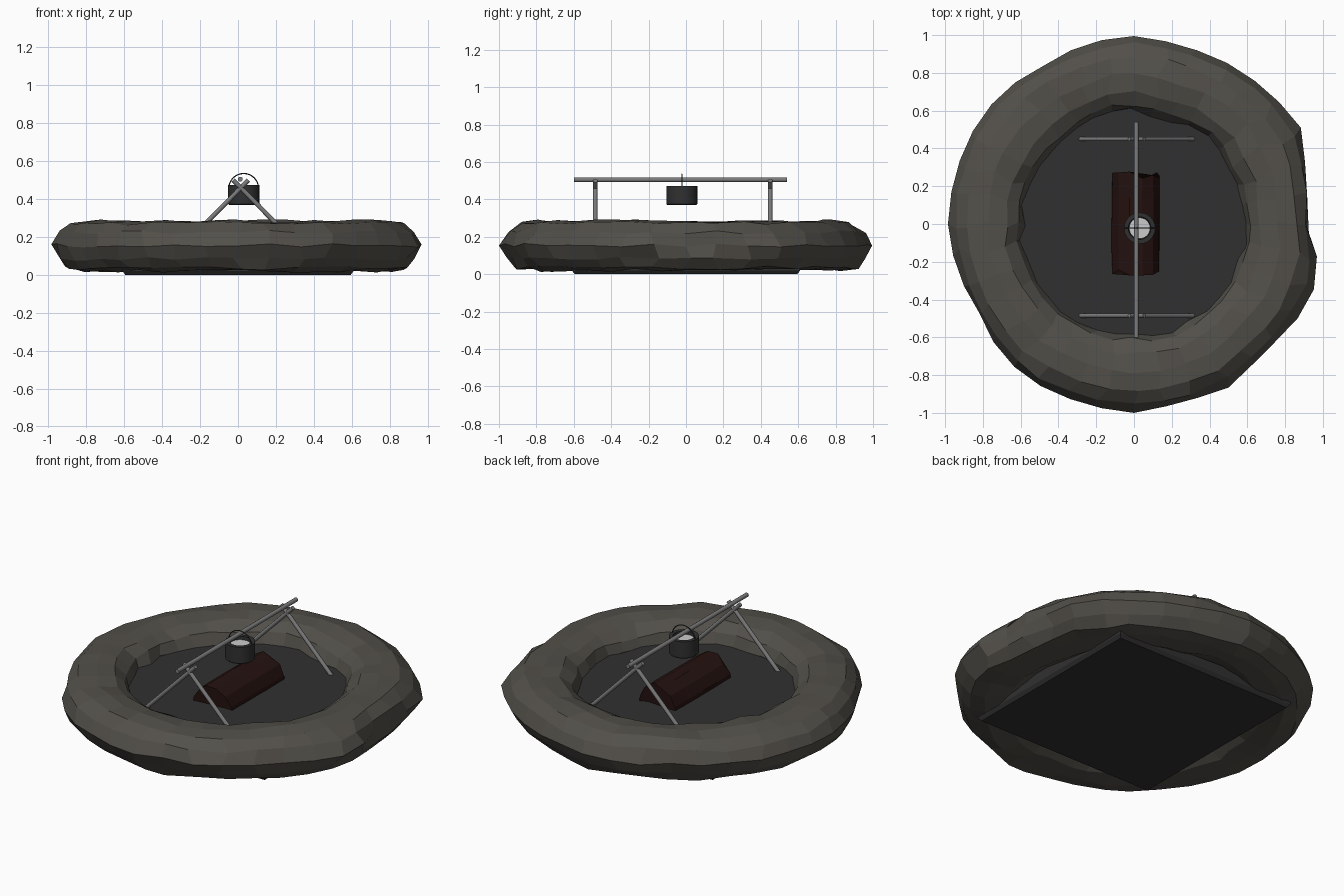
import bpy, bmesh, math, random
from mathutils import Vector

if "Cube" in bpy.data.objects:
    bpy.data.objects.remove(bpy.data.objects["Cube"])

random.seed(4)

def material(name, rgb):
    m = bpy.data.materials.new(name)
    m.diffuse_color = (*rgb, 1)
    m.use_nodes = True
    m.node_tree.nodes["Principled BSDF"].inputs["Base Color"].default_value = m.diffuse_color
    return m

STONE = material("stone", (0.085, 0.079, 0.067))
ASH = material("ash", (0.03, 0.03, 0.03))
BARK = material("bark", (0.018, 0.006, 0.005))
IRON = material("iron", (0.03, 0.03, 0.03))
STEEL = material("steel", (0.2, 0.2, 0.2))
WATER = material("water", (0.6, 0.6, 0.6))

def make(name, rings, mat, closed=False, caps=False, smooth=None):
    """Skin a list of equal-length closed loops of points."""
    bm = bmesh.new()
    vs = [[bm.verts.new(p) for p in r] for r in rings]
    n, k = len(vs), len(vs[0])
    for i in range(n if closed else n - 1):
        a, b = vs[i], vs[(i + 1) % n]
        for j in range(k):
            bm.faces.new((a[j], a[(j + 1) % k], b[(j + 1) % k], b[j]))
    if caps:
        bm.faces.new(vs[0])
        bm.faces.new(vs[-1])
    bmesh.ops.recalc_face_normals(bm, faces=bm.faces)
    me = bpy.data.meshes.new(name)
    bm.to_mesh(me)
    bm.free()
    ob = bpy.data.objects.new(name, me)
    bpy.context.collection.objects.link(ob)
    me.materials.append(mat)
    if smooth:
        bpy.context.view_layer.objects.active = ob
        ob.select_set(True)
        bpy.ops.object.shade_smooth_by_angle(angle=math.radians(smooth))
        ob.select_set(False)
    return ob

def tube(name, path, r, mat, sides=10):
    """Round bar along a path of points."""
    pts = [Vector(p) for p in path]
    rings = []
    for i, p in enumerate(pts):
        d = (pts[min(i + 1, len(pts) - 1)] - pts[max(i - 1, 0)]).normalized()
        ref = Vector((0, 0, 1)) if abs(d.y) > 0.9 else Vector((0, 1, 0))
        u = d.cross(ref).normalized()
        v = d.cross(u)
        rings.append([p + r * (math.cos(t) * u + math.sin(t) * v)
                      for t in (2 * math.pi * j / sides for j in range(sides))])
    return make(name, rings, mat, caps=True, smooth=40)

def lathe(name, profile, centre, mat, sides=24):
    rings = [[(centre[0] + r * math.cos(2 * math.pi * j / sides),
               centre[1] + r * math.sin(2 * math.pi * j / sides), z)
              for j in range(sides)] for r, z in profile]
    return make(name, rings, mat, caps=True, smooth=40)

# Rough stone ring: outer radius every 15 degrees, chunky cross-section.
# The widest line carries the lumps, the rest follows a calmer outline.
OUTER = [.91, .935, 1.02, .995, .985, .975, .995, .985, .965, .985, .985, .98,
         .985, .965, .945, .985, .99, .985, 1.0, .97, 1.0, .96, 1.0, 1.02]
SECTION = [(1, .155), (.93, .225), (.76, .272), (.5, .283), (.24, .272), (.07, .225),
           (0, .16), (.08, .07), (.3, .03), (.6, .022), (.82, .035), (.93, .085)]
COLS = 36
rings = []
for i in range(COLS):
    pos = i * 24 / COLS
    lo = int(pos)
    out = OUTER[lo] + (pos - lo) * (OUTER[(lo + 1) % 24] - OUTER[lo])
    inner = .592 + random.uniform(-.015, .015)
    loop = []
    for k, (u, z) in enumerate(SECTION):
        edge = out if k == 0 else .5 * out + .485
        a = math.radians(360 * i / COLS) + (random.uniform(-.035, .035) if k else 0)
        r = inner + u * (edge - inner) + (random.uniform(-.01, .01) if k else 0)
        loop.append((r * math.cos(a), r * math.sin(a), z + random.uniform(-.01, .01)))
    rings.append(loop)
make("stone_ring", rings, STONE, closed=True)

# Square ash bed filling the ring, slightly narrower at the bottom
def square(h, z):
    return [(-h, -h, z), (h, -h, z), (h, h, z), (-h, h, z)]
make("ash_bed", [square(.595, 0), square(.61, .02), square(.62, .165)], ASH, caps=True)

# Log lying along y with ragged ends
rings = []
for i, y in enumerate((-.25, -.13, 0, .14, .265)):
    loop = []
    for j in range(12):
        t = 2 * math.pi * (j + .5) / 12
        r = .13 + random.uniform(-.004, .004)
        dy = random.uniform(-.03, .02) if i in (0, 4) else 0
        loop.append((.01 + r * math.cos(t), y + dy, .155 + r * math.sin(t)))
    rings.append(loop)
make("log", rings, BARK, caps=True)

# Spit frame: two crossed leg pairs and a rail
for end, y in (("front", -.485), ("back", .45)):
    for side, s in (("left", -1), ("right", 1)):
        tube(f"{end}_{side}_leg",
             [(.015 + s * .335, y, .12), (.015 - s * .04, y, .5)], .012, STEEL)
tube("rail", [(.012, -.6, .505), (.012, .54, .505)], .013, STEEL)

# Hanging pot, its contents and wire handle
POT = (.03, -.022)
lathe("pot", [(.078, .37), (.083, .375), (.083, .473), (.06, .473), (.057, .40)], POT, IRON)
lathe("pot_contents", [(.056, .44), (.056, .455)], POT, WATER)
tube("pot_handle", [(POT[0] + .078 * math.cos(t), POT[1], .458 + .077 * math.sin(t))
                    for t in (math.pi * i / 16 for i in range(17))], .003, IRON, 6)
